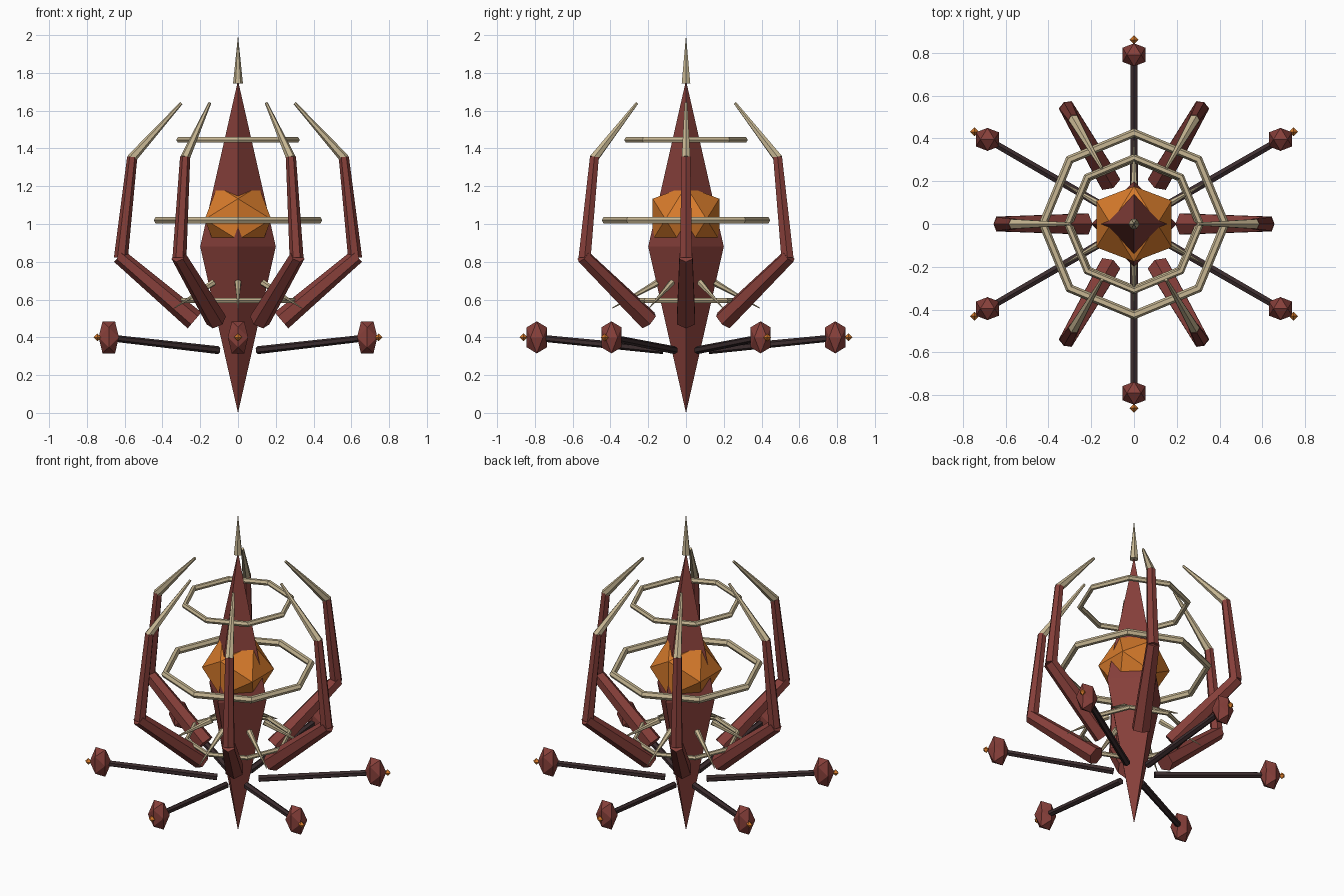
import bpy, bmesh, math
from mathutils import Vector, Matrix

if "Cube" in bpy.data.objects:
    bpy.data.objects.remove(bpy.data.objects["Cube"])


def material(name, rgb):
    m = bpy.data.materials.new(name)
    m.use_nodes = True
    m.diffuse_color = (*rgb, 1)
    m.node_tree.nodes["Principled BSDF"].inputs["Base Color"].default_value = (*rgb, 1)
    return m


RED = material("dark red", (0.24, 0.05, 0.042))
ORANGE = material("amber orange", (0.69, 0.2, 0.025))
BONE = material("pale bone", (0.57, 0.47, 0.29))
DARK = material("dark brown", (0.045, 0.026, 0.028))


def finish(bm, name, mat):
    bmesh.ops.recalc_face_normals(bm, faces=bm.faces)
    mesh = bpy.data.meshes.new(name)
    bm.to_mesh(mesh)
    bm.free()
    mesh.materials.append(mat)
    bpy.context.collection.objects.link(bpy.data.objects.new(name, mesh))


def hull(name, points, centre, size, mat):
    """Convex solid through points, scaled by size and moved to centre."""
    bm = bmesh.new()
    for p in points:
        bm.verts.new([c + s * q for c, s, q in zip(centre, size, p)])
    bmesh.ops.convex_hull(bm, input=bm.verts)
    finish(bm, name, mat)


def polar(angle, r, z):
    return Vector((r * math.cos(angle), r * math.sin(angle), z))


def limb(name, angle, start, end, r1, r2, mat, sides=6):
    """Tapered prism between two (radius, height) points at an angle around z."""
    a, b = polar(angle, *start), polar(angle, *end)
    axis = (b - a).normalized()
    side = polar(angle + math.pi / 2, 1, 0)
    basis = Matrix((side, axis.cross(side), axis)).transposed().to_4x4()
    bm = bmesh.new()
    bmesh.ops.create_cone(bm, cap_ends=True, segments=sides, radius1=r1, radius2=r2,
                          depth=(b - a).length,
                          matrix=Matrix.Translation((a + b) / 2) @ basis)
    finish(bm, name, mat)


def ring(name, z, major, minor):
    bpy.ops.mesh.primitive_torus_add(location=(0, 0, z), major_segments=8, minor_segments=6,
                                     major_radius=major, minor_radius=minor)
    obj = bpy.context.object
    obj.name = name
    obj.data.materials.append(BONE)
    for p in obj.data.polygons:
        p.use_smooth = False


# Unit octahedron and icosahedron corners
OCTA = [Vector([s if i == k else 0 for i in range(3)]) for k in range(3) for s in (-1, 1)]
PHI = (1 + math.sqrt(5)) / 2
ICOSA = []
for s in (-1, 1):
    for t in (-PHI, PHI):
        ICOSA += [Vector(v).normalized() for v in ((s, 0, t), (0, t, s), (t, s, 0))]

# Central body, glowing heart and top spike
hull("body_core", OCTA, (0, 0, 0.88), (0.2, 0.2, 0.88), RED)
hull("heart", ICOSA, (0, 0, 1.025), (0.207,) * 3, ORANGE)
limb("top_spike", 0, (0, 1.745), (0, 2.0), 0.026, 0, BONE)

# Floating rings
ring("upper_ring", 1.445, 0.31, 0.017)
ring("middle_ring", 1.02, 0.425, 0.021)
ring("lower_ring", 0.595, 0.3, 0.014)

for i in range(6):
    # Clawed legs curling upward
    a = math.radians(60 * i)
    limb(f"lower_leg_{i}", a, (0.23, 0.49), (0.63, 0.83), 0.056, 0.04, RED)
    limb(f"upper_leg_{i}", a, (0.62, 0.82), (0.56, 1.355), 0.037, 0.027, RED)
    limb(f"claw_{i}", a, (0.565, 1.345), (0.3, 1.64), 0.026, 0.008, BONE)

    # Spines, arms and arm heads between the legs
    b = math.radians(60 * i + 30)
    limb(f"spine_{i}", b, (0.15, 0.69), (0.39, 0.555), 0.018, 0.002, BONE)
    limb(f"arm_{i}", b, (0.12, 0.332), (0.76, 0.395), 0.021, 0.018, DARK)
    hull(f"arm_head_{i}", ICOSA, polar(b, 0.79, 0.4), (0.063, 0.063, 0.1), RED)
    hull(f"arm_tip_{i}", OCTA, polar(b, 0.86, 0.4), (0.021,) * 3, ORANGE)
